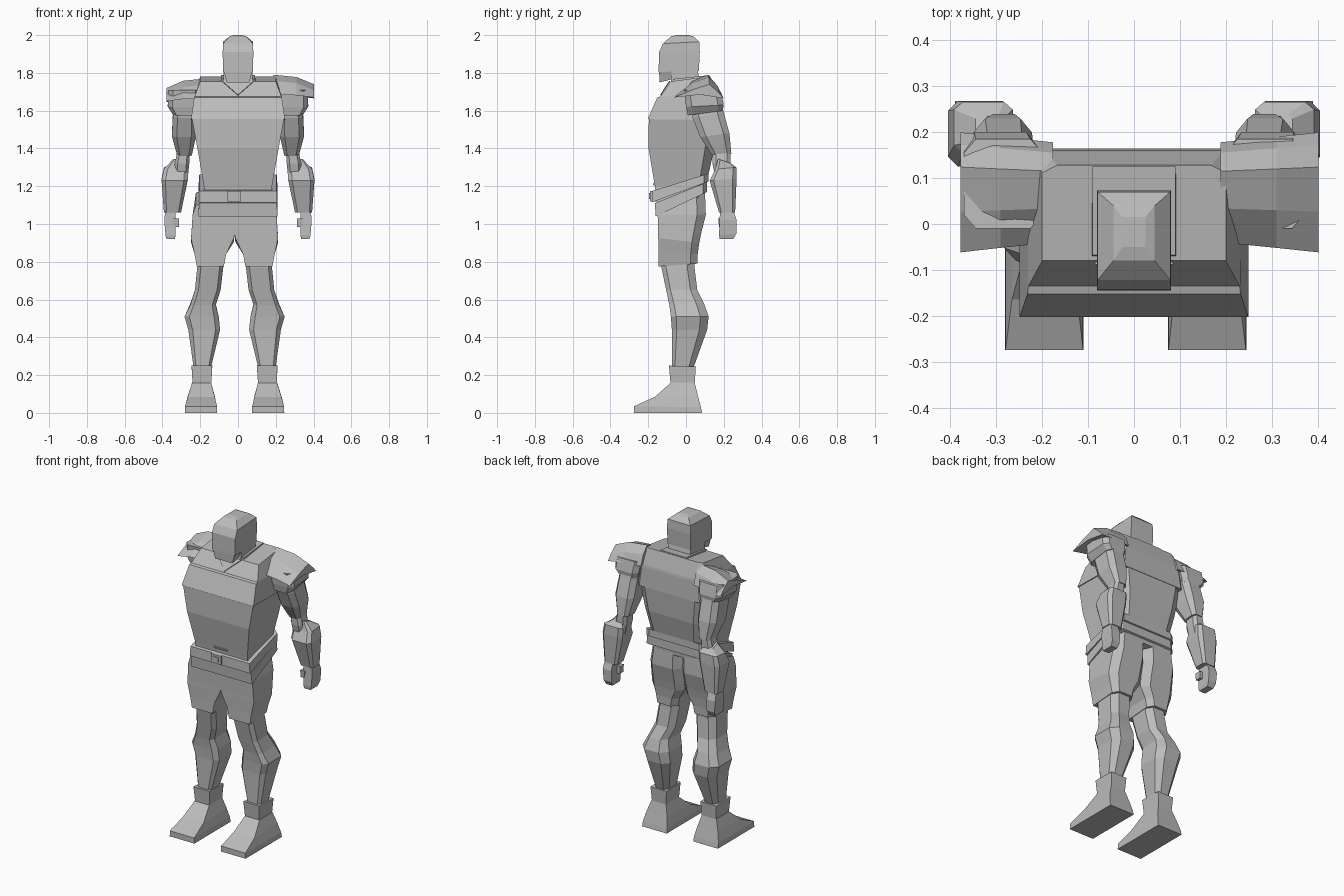
import bpy, bmesh

grey = bpy.data.materials.new("plain_grey")
grey.diffuse_color = (0.5, 0.5, 0.5, 1)


def loft(name, rings):
    """Skin a list of equal-length point rings and cap both ends."""
    bm = bmesh.new()
    vs = [[bm.verts.new(p) for p in r] for r in rings]
    n = len(vs[0])
    for a, b in zip(vs, vs[1:]):
        for i in range(n):
            j = (i + 1) % n
            bm.faces.new((a[i], a[j], b[j], b[i]))
    bm.faces.new(vs[0])
    bm.faces.new(vs[-1])
    bmesh.ops.recalc_face_normals(bm, faces=bm.faces)
    me = bpy.data.meshes.new(name)
    bm.to_mesh(me)
    bm.free()
    me.materials.append(grey)
    ob = bpy.data.objects.new(name, me)
    bpy.context.collection.objects.link(ob)
    return ob


def ring(sec, side=1, cx=0, front=0.0, back=0.0):
    """Chamfered rectangle: (z front, z back, x0, x1, y0, y1)."""
    zf, zb, x0, x1, y0, y1 = sec
    w, d = x1 - x0, y1 - y0
    pts = []
    if front:
        pts += [(x0, y0 + d * front), (x0 + w * front, y0),
                (x1 - w * front, y0), (x1, y0 + d * front)]
    else:
        pts += [(x0, y0), (x1, y0)]
    if back:
        pts += [(x1, y1 - d * back), (x1 - w * back, y1),
                (x0 + w * back, y1), (x0, y1 - d * back)]
    else:
        pts += [(x1, y1), (x0, y1)]
    return [(cx + side * x, y, zf + (zb - zf) * (y - y0) / d) for x, y in pts]


def part(name, secs, side=1, cx=0, front=0.0, back=0.0):
    return loft(name, [ring(s, side, cx, front, back) for s in secs])


def pair(name, secs, cx=0, front=0.0, back=0.0):
    for tag, side in (("left", 1), ("right", -1)):
        part(f"{tag}_{name}", secs, side, cx, front, back)


def sym(zf, zb, hx, y0, y1):
    return (zf, zb, -hx, hx, y0, y1)


# Torso and chest
part("abdomen", [sym(1.08, 1.14, .185, -.15, .10), sym(1.2, 1.2, .18, -.165, .105),
                 sym(1.4, 1.4, .215, -.198, .15), sym(1.56, 1.56, .244, -.197, .163)], back=.14)
part("chest", [sym(1.555, 1.55, .249, -.203, .165), sym(1.67, 1.67, .232, -.152, .16),
               sym(1.675, 1.685, .23, -.135, .158), sym(1.755, 1.782, .2, -.08, .128)], back=.08)
part("collar", [sym(1.70, 1.70, .1, -.075, .125), sym(1.768, 1.788, .09, -.068, .125)])

# V shaped neckline plate lying on the sloped chest
tri = [(-.085, -.083, 1.755), (.085, -.083, 1.755), (0, -.132, 1.68)]
loft("neckline", [tri, [(x, y - .005, z + .004) for x, y, z in tri]])

# Neck and head
part("neck", [sym(1.70, 1.70, .08, -.085, .085), sym(1.82, 1.82, .075, -.075, .06)])
part("jaw", [sym(1.75, 1.77, .06, -.14, -.06), sym(1.82, 1.82, .078, -.143, -.06)])
part("head", [sym(1.805, 1.81, .08, -.145, .068), sym(1.91, 1.91, .081, -.143, .073),
              sym(1.955, 1.965, .079, -.122, .070), sym(1.993, 1.993, .045, -.08, .04),
              sym(2.0, 2.0, .025, -.05, .015)])

# Belt straps rise toward the back
part("upper_belt", [sym(1.115, 1.225, .208, -.18, .12), sym(1.175, 1.268, .205, -.178, .12)], back=.08)
part("lower_belt", [sym(1.04, 1.17, .21, -.16, .112), sym(1.11, 1.222, .206, -.165, .112)], back=.08)
part("buckle", [(1.12, 1.12, -.055, .015, -.19, -.15), (1.175, 1.175, -.055, .015, -.19, -.15)])
part("buckle_center", [(1.132, 1.132, -.038, -.002, -.196, -.15), (1.163, 1.163, -.038, -.002, -.196, -.15)])
part("waist_seam", [sym(1.205, 1.205, .045, -.173, -.15), sym(1.215, 1.215, .045, -.175, -.15)])

# Hips and legs share a centre line slightly off the torso's
C = -.018
pair("thigh", [(.775, .79, .057, .2, -.145, .06), (.84, .84, .045, .212, -.145, .062),
               (.925, .90, .004, .231, -.147, .07), (.945, .95, 0, .229, -.147, .08),
               (1.05, 1.05, 0, .222, -.15, .105), (1.10, 1.18, 0, .205, -.152, .10)], C, .0, .18)
pair("lower_leg", [(.24, .24, .125, .217, -.075, .04), (.44, .44, .077, .245, -.075, .112),
                   (.51, .51, .084, .265, -.08, .12), (.57, .58, .1, .235, -.088, .095),
                   (.65, .65, .074, .21, -.105, .06), (.77, .77, .06, .198, -.13, .045),
                   (.83, .83, .06, .19, -.12, .045)], C, .14, .22)
pair("boot_cuff", [(.155, .155, .124, .222, -.082, .046), (.25, .245, .118, .228, -.09, .052)], C)
pair("foot", [(0, 0, .092, .263, -.275, .085), (.035, .03, .093, .262, -.275, .079),
              (.085, .09, .105, .248, -.165, .063), (.16, .16, .124, .225, -.08, .046)], C)

# Arms, swept backward below the shoulder
pair("upper_arm", [(1.36, 1.37, .245, .322, .14, .24), (1.46, 1.48, .222, .35, .075, .23),
                   (1.56, 1.59, .22, .345, .035, .2), (1.67, 1.67, .2, .33, .02, .18)], 0, .2, .2)
pair("elbow", [(1.25, 1.25, .265, .335, .155, .24), (1.32, 1.32, .258, .335, .14, .235),
               (1.39, 1.39, .255, .32, .14, .235)], 0, .2, .2)
pair("forearm", [(1.06, 1.06, .302, .392, .175, .26), (1.23, 1.24, .266, .405, .125, .268),
                 (1.29, 1.30, .264, .392, .155, .266), (1.345, 1.32, .285, .345, .17, .24)], 0, .15, .15)
pair("hand", [(.92, .92, .335, .378, .178, .25), (.94, .95, .33, .384, .175, .267),
              (1.02, 1.02, .33, .39, .178, .268), (1.075, 1.075, .33, .385, .18, .25)])
pair("thumb", [(.985, .985, .312, .335, .175, .21), (1.03, 1.03, .312, .345, .17, .21)])

# Layered shoulder armour
pair("shoulder_guard", [(1.575, 1.60, .22, .345, .01, .195), (1.62, 1.63, .21, .372, 0, .2),
                        (1.71, 1.70, .2, .37, -.01, .185)], 0, .15, .15)
arch = [(-.052, 1.685), (.03, 1.758), (.12, 1.79), (.165, 1.745), (.19, 1.68), (.075, 1.70)]
for tag, side, drop in (("left", 1, 0), ("right", -.94, .02)):
    rings = []
    for x, dz, grow in ((.188, 0, .9), (.31, .012, 1.0), (.402, .05, 1.08)):
        rings.append([(side * x, .07 + (y - .07) * grow,
                       z - drop - dz * (1 if z > 1.72 else .3)) for y, z in arch])
    loft(tag + "_shoulder_plate", rings)
